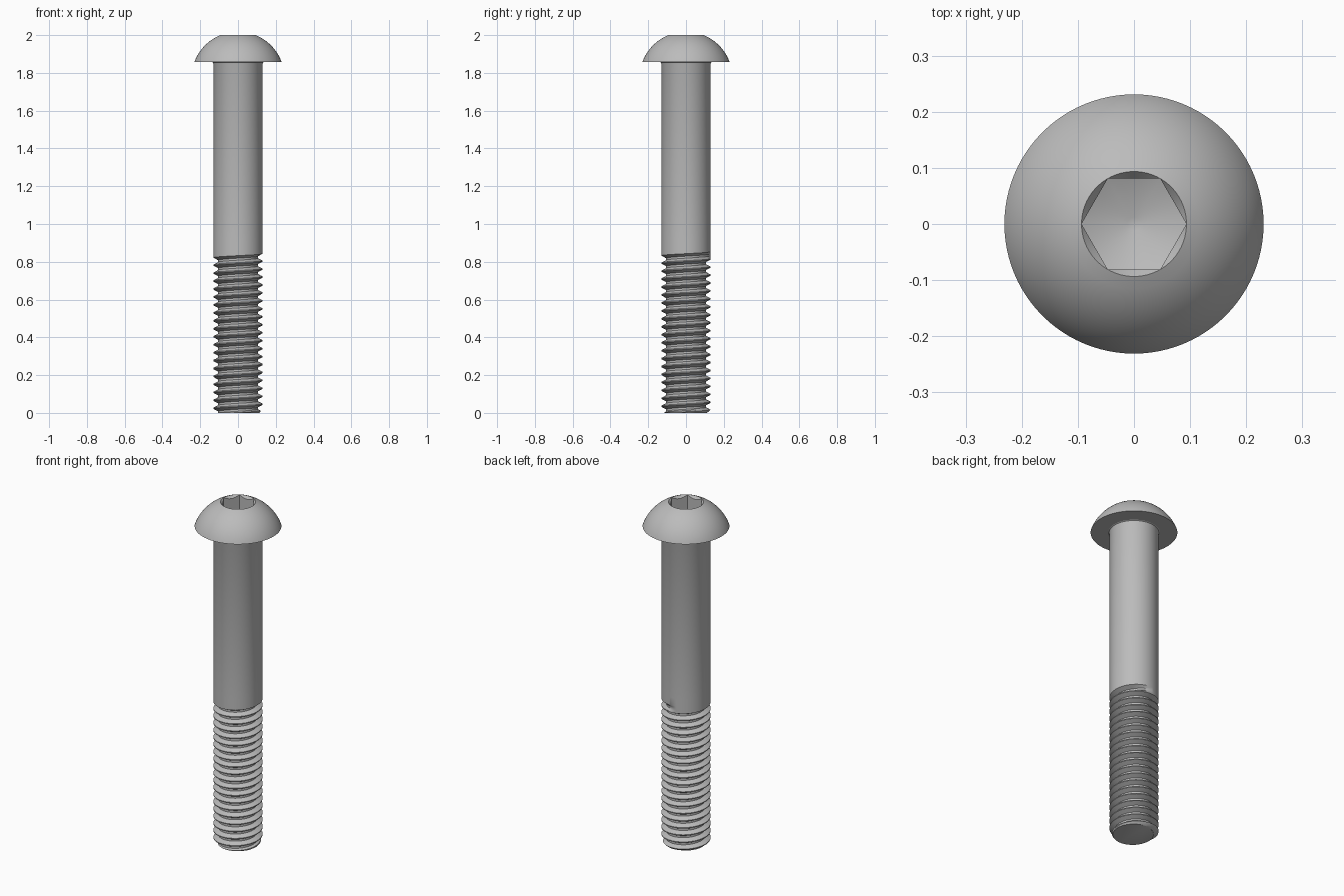
import bpy, bmesh
from math import pi, tau, sin, cos, radians, sqrt

cube = bpy.data.objects.get("Cube")
if cube:
    bpy.data.objects.remove(cube)

N = 96                   # columns around the axis
R = 0.131                # shank radius
PITCH = 0.0421
DEPTH = 0.026            # thread depth
SEAM = radians(100)      # angle where the thread runs out
HEAD_Z, HEAD_R, RIM_R, HEX_R = 1.858, 0.231, 0.0935, 0.0935

steel = bpy.data.materials.new("steel grey")
steel.use_nodes = True
steel.diffuse_color = (0.5, 0.5, 0.5, 1)
steel.node_tree.nodes["Principled BSDF"].inputs["Base Color"].default_value = (0.5, 0.5, 0.5, 1)


def finish(bm, name):
    bmesh.ops.remove_doubles(bm, verts=bm.verts, dist=1e-5)
    bmesh.ops.recalc_face_normals(bm, faces=bm.faces)
    mesh = bpy.data.meshes.new(name)
    bm.to_mesh(mesh)
    bm.free()
    mesh.materials.append(steel)
    obj = bpy.data.objects.new(name, mesh)
    bpy.context.collection.objects.link(obj)
    bpy.ops.object.select_all(action='DESELECT')
    obj.select_set(True)
    bpy.context.view_layer.objects.active = obj
    bpy.ops.object.shade_smooth_by_angle(angle=radians(30))


def polar(bm, r, a, z):
    return bm.verts.new((r * cos(a), r * sin(a), z))


def angle(j):
    return SEAM + tau * j / N


def bridge(bm, low, high):
    for j in range(N):
        k = (j + 1) % N
        bm.faces.new((low[j], low[k], high[k], high[j]))


# Threaded shank: a helical grid whose columns join one pitch higher at the seam
bm = bmesh.new()
profile = [(0, 0), (.12, 0), (.27, .5), (.43, 1), (.68, 1), (.84, .5)]
P = len(profile)
TURNS = 22
TOP = TURNS * P
cols = []
for j in range(N):
    a = angle(j)
    col = []
    for m in range(TOP + 1 + (P if j == 0 else 0)):
        turn, i = divmod(m, P)
        frac, depth = profile[i]
        z = 0.801 + PITCH * (turn - TURNS + frac + a / tau)
        # the groove fades out over the last part of the final turn
        left = (TURNS - turn) * N - j
        fade = max(0, min(1, left / (N * 0.15))) if turn >= TURNS - 1 else 1
        if turn >= TURNS:
            fade = 0
        elif turn == TURNS - 1 and j == 0:
            fade = 1
        r = min(R - DEPTH * depth * fade, 0.112 + max(z, 0))
        col.append(polar(bm, r, a, z))
    cols.append(col)
for j in range(N):
    nxt, up = (cols[j + 1], 0) if j < N - 1 else (cols[0], P)
    for m in range(TOP):
        bm.faces.new((cols[j][m], nxt[m + up], nxt[m + up + 1], cols[j][m + 1]))

# Plain shank above the thread, with a small fillet under the head
ring = [polar(bm, R, angle(j), 0.9) for j in range(N)]
for j in range(N):
    if j == 0:
        bm.faces.new([cols[0][TOP], cols[1][TOP], ring[1], ring[0]] + cols[0][:TOP:-1][:P])
    else:
        other = cols[j + 1][TOP] if j < N - 1 else cols[0][TOP + P]
        bm.faces.new((cols[j][TOP], other, ring[(j + 1) % N], ring[j]))
for r, z in [(R, HEAD_Z - .008), (R + .002, HEAD_Z - .003), (R + .007, HEAD_Z)]:
    new = [polar(bm, r, angle(j), z) for j in range(N)]
    bridge(bm, ring, new)
    ring = new

# Flat lower end
bmesh.ops.bisect_plane(bm, geom=bm.verts[:] + bm.edges[:] + bm.faces[:],
                       plane_co=(0, 0, 0), plane_no=(0, 0, 1), clear_inner=True)
end = [e for e in bm.edges if e.is_boundary and all(abs(v.co.z) < 1e-5 for v in e.verts)]
bmesh.ops.holes_fill(bm, edges=end, sides=0)
finish(bm, "threaded_shank")

# Button head: spherical dome with a hexagonal socket
bm = bmesh.new()
height = 2 - HEAD_Z
drop = (HEAD_R ** 2 - RIM_R ** 2 - height ** 2) / (2 * height)
sphere = sqrt(HEAD_R ** 2 + drop ** 2)
rings = [[polar(bm, R, tau * j / N, HEAD_Z) for j in range(N)]]
STEPS = 14
for s in range(STEPS + 1):
    z = HEAD_Z + height * s / STEPS
    r = sqrt(sphere ** 2 - (z - HEAD_Z + drop) ** 2)
    rings.append([polar(bm, r, tau * j / N, z) for j in range(N)])


def hex_radius(a):
    return HEX_R * cos(pi / 6) / cos(a % (pi / 3) - pi / 6)


# Socket: chamfered mouth, six walls, conical floor
mouth, base = [], []
for j in range(N):
    a = tau * j / N
    r = hex_radius(a)
    mouth.append(polar(bm, r, a, 2 - (RIM_R - r) * 1.2))
    base.append(polar(bm, r, a, 1.915 - (RIM_R - r) * 0.4))
tip = [polar(bm, 0.012, tau * j / N, 1.882) for j in range(N)]
rings += [mouth, base, tip]
for low, high in zip(rings, rings[1:]):
    bridge(bm, low, high)
bm.faces.new(tip)
finish(bm, "button_head")
